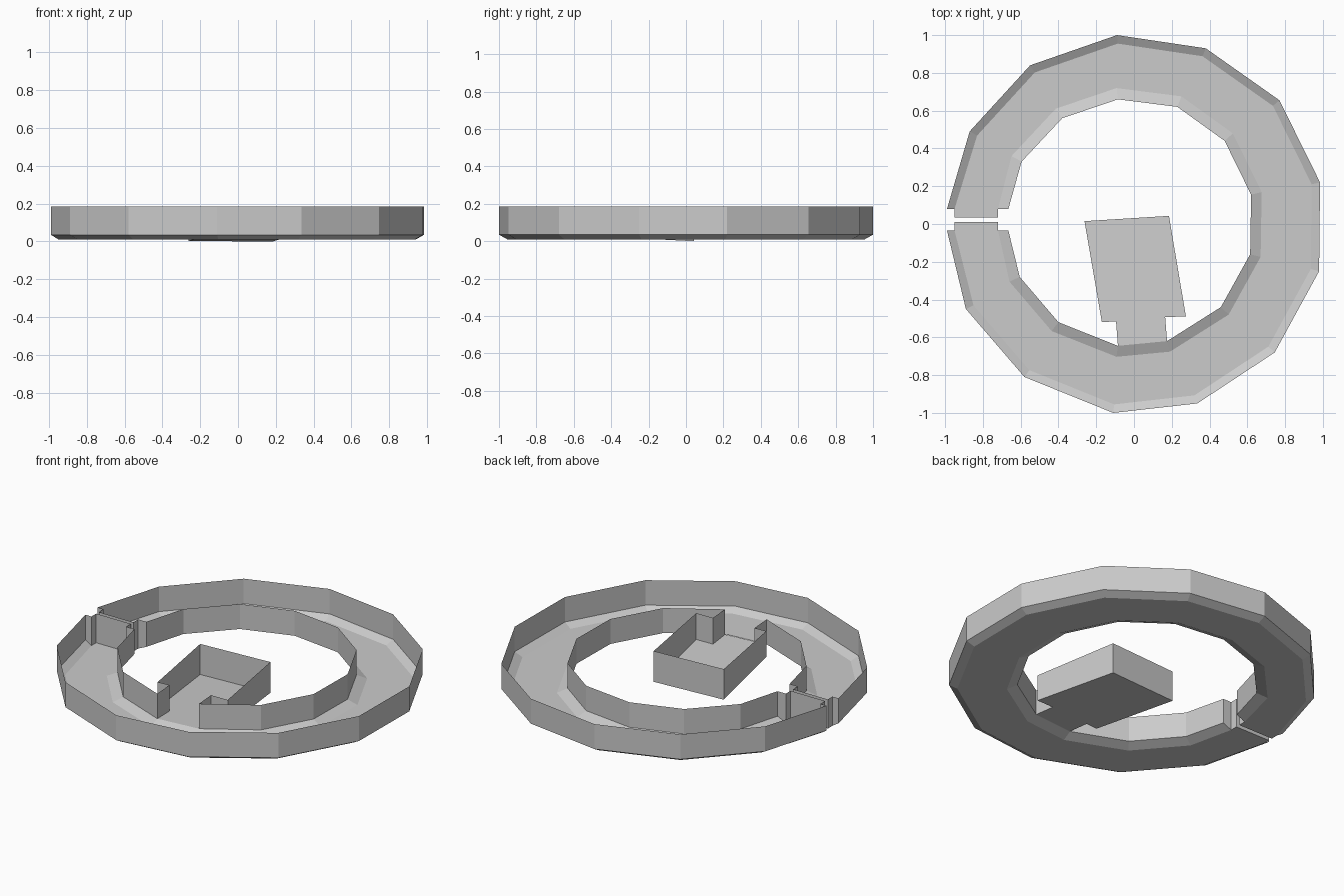
import bpy, bmesh

if "Cube" in bpy.data.objects:
    bpy.data.objects.remove(bpy.data.objects["Cube"])

TOP, RIM, FLOOR = 0.185, 0.035, 0.01


def make(name, faces):
    """Build one open shell from a list of polygons."""
    bm = bmesh.new()
    for f in faces:
        bm.faces.new([bm.verts.new(p) for p in f])
    bmesh.ops.remove_doubles(bm, verts=bm.verts[:], dist=0.0005)
    bmesh.ops.recalc_face_normals(bm, faces=bm.faces[:])
    me = bpy.data.meshes.new(name)
    bm.to_mesh(me)
    bm.free()
    ob = bpy.data.objects.new(name, me)
    bpy.context.collection.objects.link(ob)
    return ob


def at(p, z):
    return (p[0], p[1], z)


def strip(a, za, b, zb, skip=()):
    """Quads between two matching paths."""
    return [[at(a[i], za), at(a[i + 1], za), at(b[i + 1], zb), at(b[i], zb)]
            for i in range(len(a) - 1) if i not in skip]


def wall(a, b, za, zb):
    return [at(a, za), at(b, zb), at(b, TOP), at(a, TOP)]


# outlines of the ring, clockwise from the gap on the left
outer = [(-.99, .08), (-.87, .49), (-.55, .84), (-.09, 1.0), (.38, .93),
         (.77, .655), (.985, .22), (.98, -.25), (.745, -.68), (.335, -.95),
         (-.11, -1.0), (-.58, -.81), (-.89, -.45), (-.99, -.035)]
inner = [(-.665, .08), (-.595, .33), (-.38, .56), (-.085, .66), (.23, .62),
         (.48, .44), (.62, .155), (.615, -.16), (.46, -.44), (.175, -.62),
         (-.085, -.645), (-.40, -.52), (-.605, -.28), (-.665, -.035)]


def offset(path, k, end_x):
    mid = [(x * k, y * k) for x, y in path[1:-1]]
    return [(end_x, path[0][1])] + mid + [(end_x, path[-1][1])]


floor_out = offset(outer, 0.955, -.95)
floor_in = offset(inner, 1.09, -.72)

# ring trough: walls, sloped lower edges and flat floor
faces = strip(outer, TOP, outer, RIM)
faces += strip(outer, RIM, floor_out, FLOOR)
faces += strip(floor_out, FLOOR, floor_in, FLOOR)
faces += strip(floor_in, FLOOR, inner, RIM)
faces += strip(inner, RIM, inner, TOP, skip=(9,))   # opening to the room

# narrowed closed ends on both sides of the gap
for i, y in ((0, .035), (-1, .01)):
    a, b = (-.95, y), (-.72, y)
    fo, fi = floor_out[i], floor_in[i]
    faces += [wall(outer[i], fo, RIM, FLOOR), wall(fo, a, FLOOR, FLOOR),
              wall(a, b, FLOOR, FLOOR), wall(b, fi, FLOOR, FLOOR),
              wall(fi, inner[i], FLOOR, RIM),
              [at(p, FLOOR) for p in (fo, a, b, fi)]]
make("ring_corridor", faces)

# central room with a short neck, floor sloping up to the ring
room = [inner[10], (-.095, -.515), (-.17, -.52), (-.262, .015),
        (.185, .043), (.275, -.49), (.165, -.492), inner[9]]


def slope(p):
    return max(0, (0.043 - p[1]) * 0.051)


faces = [wall(p, q, slope(p), slope(q)) for p, q in zip(room, room[1:])]
n, m = room, slope
for quad in ((0, 1, 6, 7), (2, 3, 4, 5, 6, 1)):
    faces.append([at(n[i], m(n[i])) for i in quad])
make("central_room", faces)
